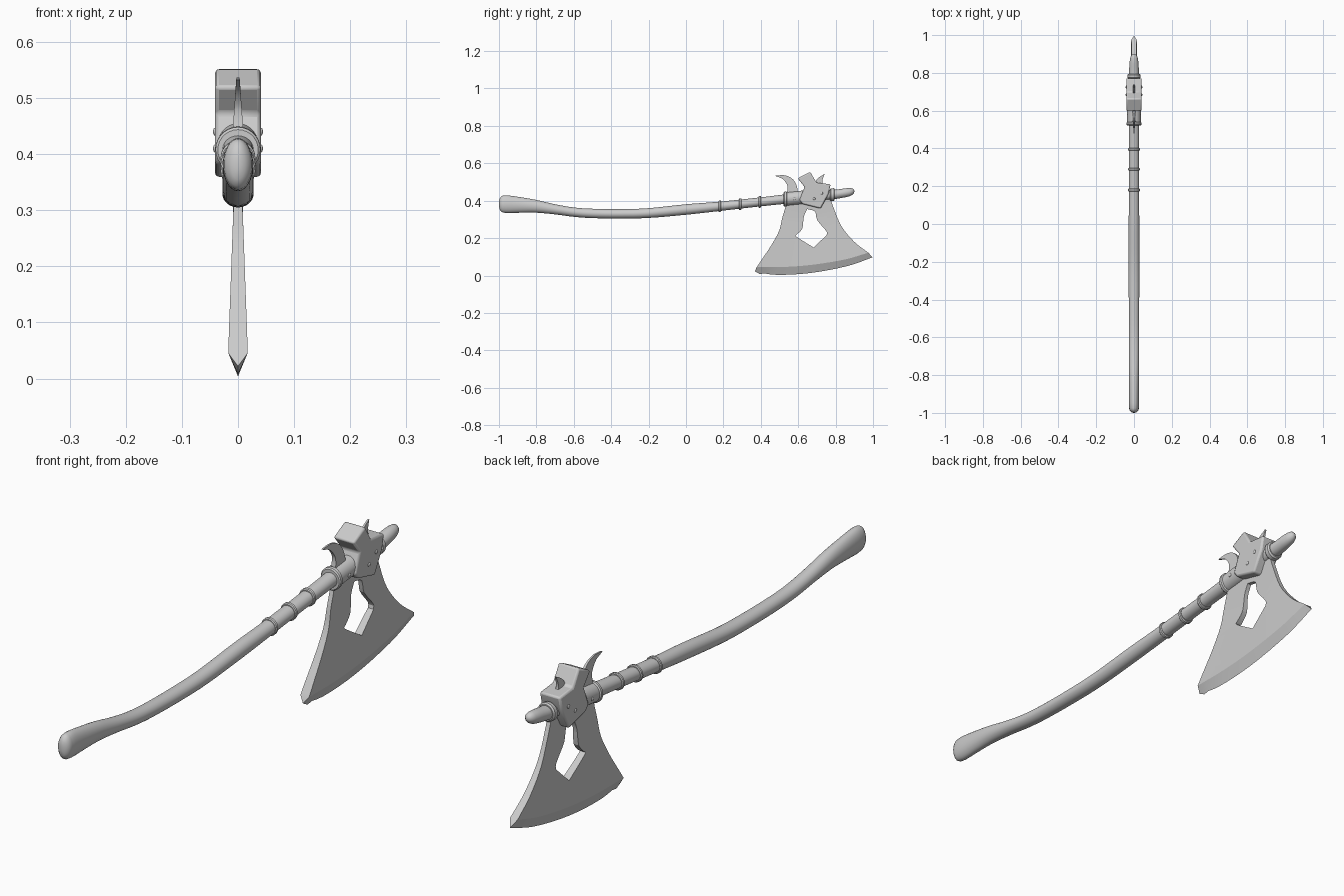
import bpy, bmesh, math
from mathutils import Vector

if "Cube" in bpy.data.objects:
    bpy.data.objects.remove(bpy.data.objects["Cube"])


def finish(bm, name, angle=35):
    bmesh.ops.recalc_face_normals(bm, faces=bm.faces[:])
    me = bpy.data.meshes.new(name)
    bm.to_mesh(me)
    bm.free()
    ob = bpy.data.objects.new(name, me)
    bpy.context.collection.objects.link(ob)
    bpy.ops.object.select_all(action='DESELECT')
    ob.select_set(True)
    bpy.context.view_layer.objects.active = ob
    bpy.ops.object.shade_smooth_by_angle(angle=math.radians(angle))
    return ob


def smooth(points, steps=4):
    """Catmull-Rom curve through the points."""
    p = [Vector(q) for q in points]
    p = [p[0] * 2 - p[1]] + p + [p[-1] * 2 - p[-2]]
    out = []
    for i in range(1, len(p) - 2):
        a, b, c, d = p[i - 1:i + 3]
        for k in range(steps):
            t = k / steps
            out.append(0.5 * (2 * b + (c - a) * t + (2 * a - 5 * b + 4 * c - d) * t * t
                              + (3 * b - a - 3 * c + d) * t ** 3))
    return out + [p[-2]]


def loft(name, stations, sides=28):
    """Elliptical sections (y, z, rx, rz) along the shaft."""
    bm = bmesh.new()
    rings = []
    for y, z, rx, rz in stations:
        rings.append([bm.verts.new((rx * math.cos(2 * math.pi * i / sides), y,
                                    z + rz * math.sin(2 * math.pi * i / sides))) for i in range(sides)])
    for r, s in zip(rings, rings[1:]):
        for i in range(sides):
            j = (i + 1) % sides
            bm.faces.new((r[i], r[j], s[j], s[i]))
    bm.faces.new(rings[0])
    bm.faces.new(rings[-1])
    return finish(bm, name)


# Shaft: swept oval with flared butt and rounded tip
body = smooth([(-.98, .382, .025, .045), (-.95, .381, .027, .047), (-.88, .377, .027, .041),
               (-.8, .37, .027, .034), (-.7, .354, .027, .027), (-.6, .339, .027, .025),
               (-.5, .332, .027, .025), (-.35, .33, .028, .025), (-.2, .334, .028, .026),
               (0, .353, .028, .028), (.18, .37, .027, .025), (.4, .394, .027, .024),
               (.6, .416, .028, .026), (.78, .432, .027, .025), (.85, .442, .024, .024)])
ends = [Vector(q) for q in [(.875, .446, .021, .022), (.89, .449, .016, .017), (.898, .45, .008, .009),
                            (.9, .45, .002, .002)]]
butt = [Vector(q) for q in [(-1, .382, .004, .01), (-.997, .382, .013, .027), (-.99, .382, .021, .039)]]
loft("shaft", butt + body + ends)


def shaft_z(y):
    for a, b in zip(body, body[1:]):
        if a[0] <= y <= b[0]:
            return a[1] + (b[1] - a[1]) * (y - a[0]) / (b[0] - a[0])
    return body[-1][1]


def band(name, y0, y1, r, lip):
    loft(name, [(y, shaft_z(y), q, q) for y, q in
                [(y0, r - lip), (y0 + lip, r), (y1 - lip, r), (y1, r - lip)]])


# Bands around the shaft and the collar holding the blade
for i, y in enumerate((.18, .29, .395)):
    band(f"shaft_ring_{i}", y - .007, y + .007, .031, .003)
band("collar", .525, .63, .036, .004)
band("collar_rim", .522, .54, .040, .004)
band("tip_ring", .77, .795, .034, .005)


def plate(name, outline, half, bevel=0, segments=2):
    """Side outline (y, z) extruded symmetrically across x; half may vary per point."""
    bm = bmesh.new()
    n = len(outline)
    left, right = [[bm.verts.new((s * half(p[0], p[1]), p[0], p[1])) for p in outline] for s in (-1, 1)]
    bm.faces.new(left)
    bm.faces.new(right)
    for i in range(n):
        j = (i + 1) % n
        bm.faces.new((left[i], left[j], right[j], right[i]))
    ob = finish(bm, name)
    if bevel:
        m = ob.modifiers.new("bevel", 'BEVEL')
        m.width, m.segments = bevel, segments
    return ob


# Hammer block wrapped round the shaft
plate("hammer_block", [(.597, .52), (.664, .554), (.698, .496), (.773, .488), (.762, .436), (.72, .358),
                       (.624, .382), (.606, .404), (.634, .473)], lambda y, z: .041, .007)


# Two curved horns, thinner toward the tips
def horn_half(y, z):
    return max(.003, .011 - (z - .42) * .07)


plate("rear_horn", smooth([(.535, .42), (.543, .465), (.538, .49), (.515, .517), (.478, .532)])
      + smooth([(.48, .534), (.525, .536), (.565, .52), (.59, .485), (.603, .42)]), horn_half)
plate("front_horn", smooth([(.68, .46), (.688, .49), (.705, .52), (.739, .542)])
      + smooth([(.74, .54), (.73, .51), (.733, .485), (.75, .45)]), horn_half)


# Blade: flared cheek with a window, swelling downward, then ground to an edge
def blade_half(z):
    return .008 + .009 * min(1, max(0, (.31 - z) / .25))


left_side = smooth([(.54, .41), (.53, .36), (.515, .31), (.498, .24), (.458, .165), (.405, .085), (.378, .045)])
right_side = smooth([(.975, .122), (.9, .18), (.832, .262), (.79, .36), (.77, .42)])
shoulder = smooth([(.378, .045), (.53, .046), (.68, .058), (.85, .086), (.975, .122)])
edge = smooth([(.368, .022), (.48, .004), (.66, .013), (.86, .05), (.997, .097)])
edge[1].y = .008
window = smooth([(.648, .355), (.69, .342), (.702, .295), (.75, .238), (.752, .216)], 3) \
    + smooth([(.682, .15), (.592, .207), (.594, .22), (.622, .252), (.63, .315), (.648, .355)], 3)[:-1]
outer = left_side[:-1] + shoulder + right_side[1:]
first = len(left_side) - 1

bm = bmesh.new()
keel = [bm.verts.new((0, p[0], p[1])) for p in edge]
sides = []
for s in (-1, 1):
    loops = [[bm.verts.new((0, p[0], p[1])) for p in loop] for loop in (outer, window)]
    edges = [bm.edges.new((lp[i], lp[(i + 1) % len(lp)])) for lp in loops for i in range(len(lp))]
    bmesh.ops.triangle_fill(bm, edges=edges, use_beauty=True, normal=(1, 0, 0))
    for lp in loops:
        for v in lp:
            v.co.x = s * blade_half(v.co.z)
    sh = loops[0][first:first + len(shoulder)]
    for i in range(len(sh) - 1):
        bm.faces.new((sh[i], sh[i + 1], keel[i + 1], keel[i]))
    sides.append(loops)
for k in (0, 1):
    a, b = sides[0][k], sides[1][k]
    for i in range(len(a)):
        j = (i + 1) % len(a)
        if k == 0 and first <= i < first + len(shoulder) - 1:
            continue
        bm.faces.new((a[i], a[j], b[j], b[i]))
for i, e in ((first, 0), (first + len(shoulder) - 1, -1)):
    bm.faces.new((sides[0][0][i], sides[1][0][i], keel[e]))
finish(bm, "blade", 20)

# Rivets on both sides of the collar and block
for s in (-1, 1):
    for i, (x, y, z) in enumerate([(.035, .58, .41), (.041, .685, .41), (.041, .725, .44)]):
        bpy.ops.mesh.primitive_uv_sphere_add(segments=12, ring_count=8, radius=.007, location=(s * x, y, z))
        ob = bpy.context.object
        ob.name = f"rivet_{i}"
        ob.scale.x = .5
        bpy.ops.object.shade_smooth()
